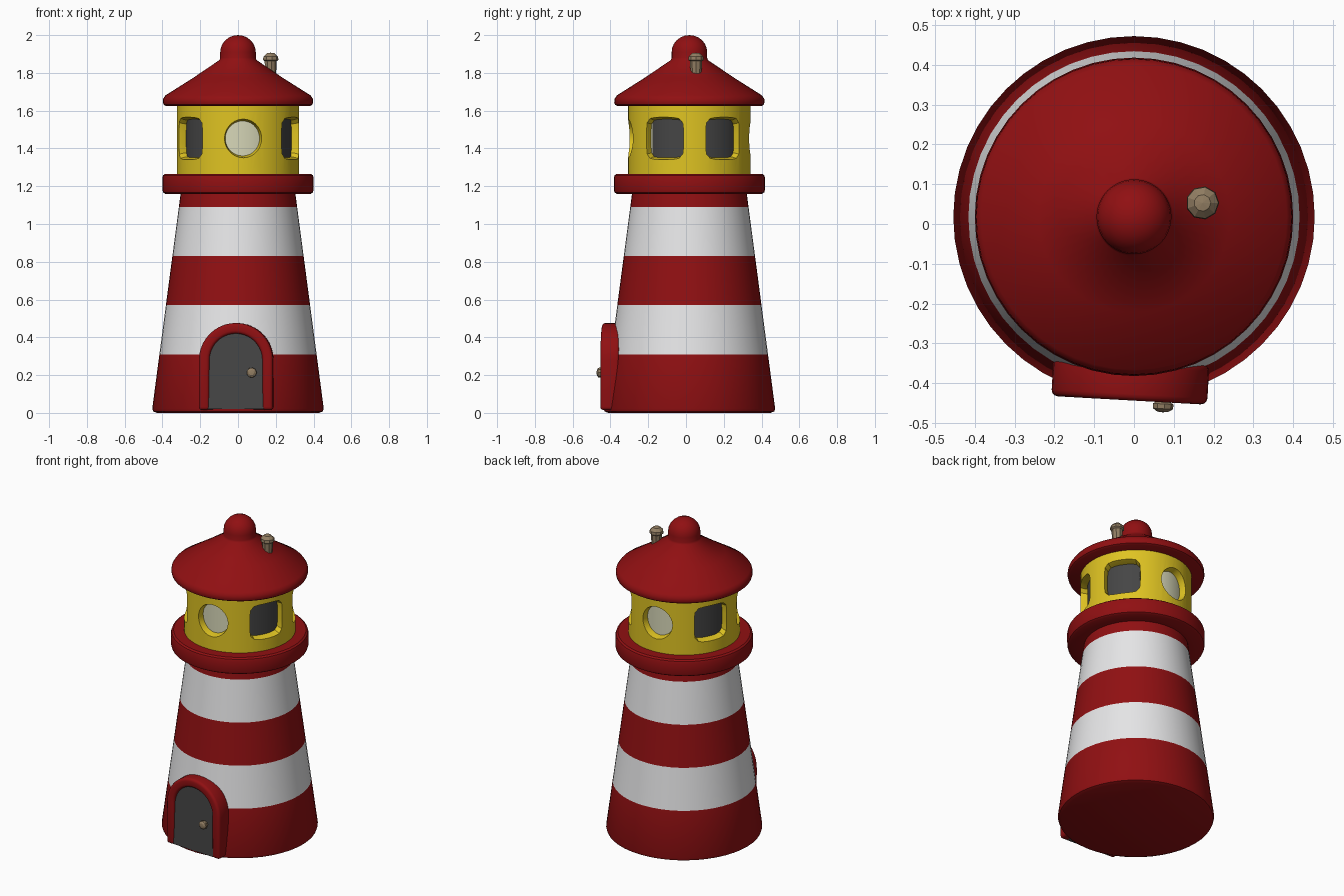
import bpy, bmesh
from math import sin, cos, pi, radians, degrees, atan2
from mathutils import Matrix

if "Cube" in bpy.data.objects:
    bpy.data.objects.remove(bpy.data.objects["Cube"])

CY = 0.018  # tower axis offset in y


def material(name, rgb):
    m = bpy.data.materials.new(name)
    m.use_nodes = True
    colour = (*rgb, 1)
    m.diffuse_color = colour
    bsdf = m.node_tree.nodes["Principled BSDF"]
    bsdf.inputs["Base Color"].default_value = colour
    bsdf.inputs["Roughness"].default_value = 0.7
    return m


RED = material("deep red", (0.28, 0.005, 0.006))
WHITE = material("white", (0.80, 0.80, 0.81))
YELLOW = material("yellow", (0.74, 0.55, 0.016))
DARK = material("dark grey", (0.06, 0.06, 0.06))
CREAM = material("cream", (0.68, 0.68, 0.48))
TAN = material("tan", (0.29, 0.21, 0.125))


def finish(name, bm, mats, smooth=35, rule=None):
    bmesh.ops.remove_doubles(bm, verts=bm.verts, dist=1e-5)
    bmesh.ops.recalc_face_normals(bm, faces=bm.faces)
    if rule:
        for f in bm.faces:
            f.material_index = rule(f.calc_center_median())
    mesh = bpy.data.meshes.new(name)
    bm.to_mesh(mesh)
    bm.free()
    for m in mats:
        mesh.materials.append(m)
    ob = bpy.data.objects.new(name, mesh)
    bpy.context.collection.objects.link(ob)
    if smooth:
        smooth_object(ob, smooth)
    return ob


def activate(ob):
    bpy.ops.object.select_all(action="DESELECT")
    ob.select_set(True)
    bpy.context.view_layer.objects.active = ob


def smooth_object(ob, angle):
    activate(ob)
    bpy.ops.object.shade_smooth_by_angle(angle=radians(angle))


def skin(bm, rings, wrap_rings, wrap_points):
    """Join rows of points with quads."""
    rows = [[bm.verts.new(p) for p in ring] for ring in rings]
    n, k = len(rows), len(rows[0])
    for i in range(n if wrap_rings else n - 1):
        for j in range(k if wrap_points else k - 1):
            a, b = rows[i], rows[(i + 1) % n]
            bm.faces.new((a[j], a[(j + 1) % k], b[(j + 1) % k], b[j]))
    return rows


def lathe(name, profile, mats, steps=48, closed=False, smooth=35, rule=None, centre=(0, CY)):
    bm = bmesh.new()
    rings = []
    for i in range(steps):
        t = 2 * pi * i / steps
        rings.append([(r * cos(t), r * sin(t), z) for r, z in profile])
    skin(bm, rings, True, closed)
    # poles leave collapsed quads, tidy them up
    bmesh.ops.remove_doubles(bm, verts=bm.verts, dist=1e-5)
    ob = finish(name, bm, mats, smooth, rule)
    ob.location = (*centre, 0)
    return ob


# Striped tower, bands chosen by height
STRIPES = [0.31, 0.57, 0.83, 1.09]


def tower_radius(z):
    return 0.457 - 0.132 * z


tower = [(0, 0), (0.43, 0), (0.449, 0.008), (0.454, 0.022)]
tower += [(tower_radius(z), z) for z in STRIPES + [1.18]] + [(0, 1.18)]
lathe("tower", tower, [RED, WHITE],
      rule=lambda c: sum(c.z > s for s in STRIPES) % 2)

# Gallery ring around the top of the tower
lathe("gallery", [(0.28, 1.16), (0.385, 1.16), (0.396, 1.167), (0.4, 1.18), (0.4, 1.245),
                  (0.396, 1.258), (0.385, 1.266), (0.28, 1.266)], [RED], closed=True)

# Lantern wall with six cut windows: two round, four square
wall = lathe("lantern_wall", [(0.268, 1.25), (0.324, 1.25), (0.324, 1.64), (0.268, 1.64)],
             [YELLOW], steps=60, closed=True, smooth=0)


def window_cutter(angle, half, power):
    bm = bmesh.new()
    rings = []
    for dist, scale in ((0.22, 0.93), (0.285, 1), (0.36, 1.2)):
        ring = []
        for i in range(28):
            c, s = cos(2 * pi * i / 28), sin(2 * pi * i / 28)
            k = half * scale / (abs(c) ** power + abs(s) ** power) ** (1 / power)
            ring.append((dist, k * c, 1.453 + k * s))
        rings.append(ring)
    rows = skin(bm, rings, False, True)
    bm.faces.new(rows[0])
    bm.faces.new(rows[-1])
    ob = finish("window_cutter", bm, [YELLOW], 0)
    ob.location.y = CY
    ob.rotation_euler.z = radians(angle)
    ob.hide_render = True
    return ob


for i in range(6):
    is_round = i % 3 == 0
    cutter = window_cutter(-85 + 60 * i, 0.093 if is_round else 0.102, 2 if is_round else 6)
    cut = wall.modifiers.new("window", "BOOLEAN")
    cut.operation = "DIFFERENCE"
    cut.solver = "EXACT"
    cut.object = cutter
    activate(wall)
    bpy.ops.object.modifier_apply(modifier=cut.name)
    bpy.data.objects.remove(cutter)
smooth_object(wall, 25)


# Window panes: one drum, cream behind the round windows and dark elsewhere
def pane_colour(c):
    a = degrees(atan2(c.y, c.x))
    return 1 if abs(a + 86) < 40 or abs(a - 95) < 28 else 0


lathe("window_panes", [(0.283, 1.26), (0.283, 1.64)], [DARK, CREAM], steps=90, rule=pane_colour)

# Roof with a domed finial
roof = [(0, 1.625), (0.383, 1.625), (0.394, 1.632), (0.398, 1.645), (0.396, 1.663), (0.384, 1.681),
        (0.24, 1.772), (0.098, 1.868), (0.094, 1.88)]
roof += [(0.094 * cos(t * pi / 12), 1.91 + 0.09 * sin(t * pi / 12)) for t in range(6)]
roof.append((0, 2.0))
lathe("roof", roof, [RED], smooth=40)

# Small vent pipe on the roof
lathe("vent_pipe", [(0, 1.77), (0.028, 1.77), (0.033, 1.862), (0.042, 1.869), (0.04, 1.886),
                    (0.021, 1.904), (0, 1.907)], [TAN], steps=9, smooth=0, centre=(0.172, 0.053))

# Arched doorway
ARCH_Z = 0.28
ARCH = [(cos(pi * i / 20), sin(pi * i / 20)) for i in range(21)]


def arch(radius, foot):
    pts = [(radius * c, ARCH_Z + radius * s) for c, s in ARCH]
    return [(radius, foot)] + pts + [(-radius, foot)]


bm = bmesh.new()
inner, outer = arch(0.14, 0.015), arch(0.196, 0.015)
sections = [[(a[0], 0, a[1]), (b[0], 0, b[1]), (b[0], 0.1, b[1]), (a[0], 0.1, a[1])]
            for a, b in zip(inner, outer)]
rows = skin(bm, sections, False, True)
bm.faces.new(rows[0])
bm.faces.new(rows[-1])
frame = finish("door_frame", bm, [RED], 0)
bevel = frame.modifiers.new("rounding", "BEVEL")
bevel.width = 0.016
bevel.segments = 3
bevel.limit_method = "ANGLE"
activate(frame)
bpy.ops.object.modifier_apply(modifier=bevel.name)
smooth_object(frame, 40)

bm = bmesh.new()
outline = arch(0.15, 0.02)
rows = skin(bm, [[(x, y, z) for x, z in outline] for y in (0.004, 0.07)], False, True)
bm.faces.new(rows[0])
bm.faces.new(rows[1])
bm.transform(Matrix.Rotation(radians(-2), 4, "X"))
door = finish("door", bm, [DARK], 30)

for part in (frame, door):
    part.location = (-0.012, -0.443, 0)
    part.rotation_euler.z = radians(-3.2)

# Door knob, turned to face the front
knob = lathe("door_knob", [(0, -0.04), (0.018, -0.04), (0.02, 0.004), (0.027, 0.008),
                           (0.026, 0.02), (0.014, 0.028), (0, 0.029)], [TAN], steps=9, smooth=0)
knob.rotation_euler = (radians(90), 0, radians(-3.2))
knob.location = (0.073, -0.444, 0.213)
